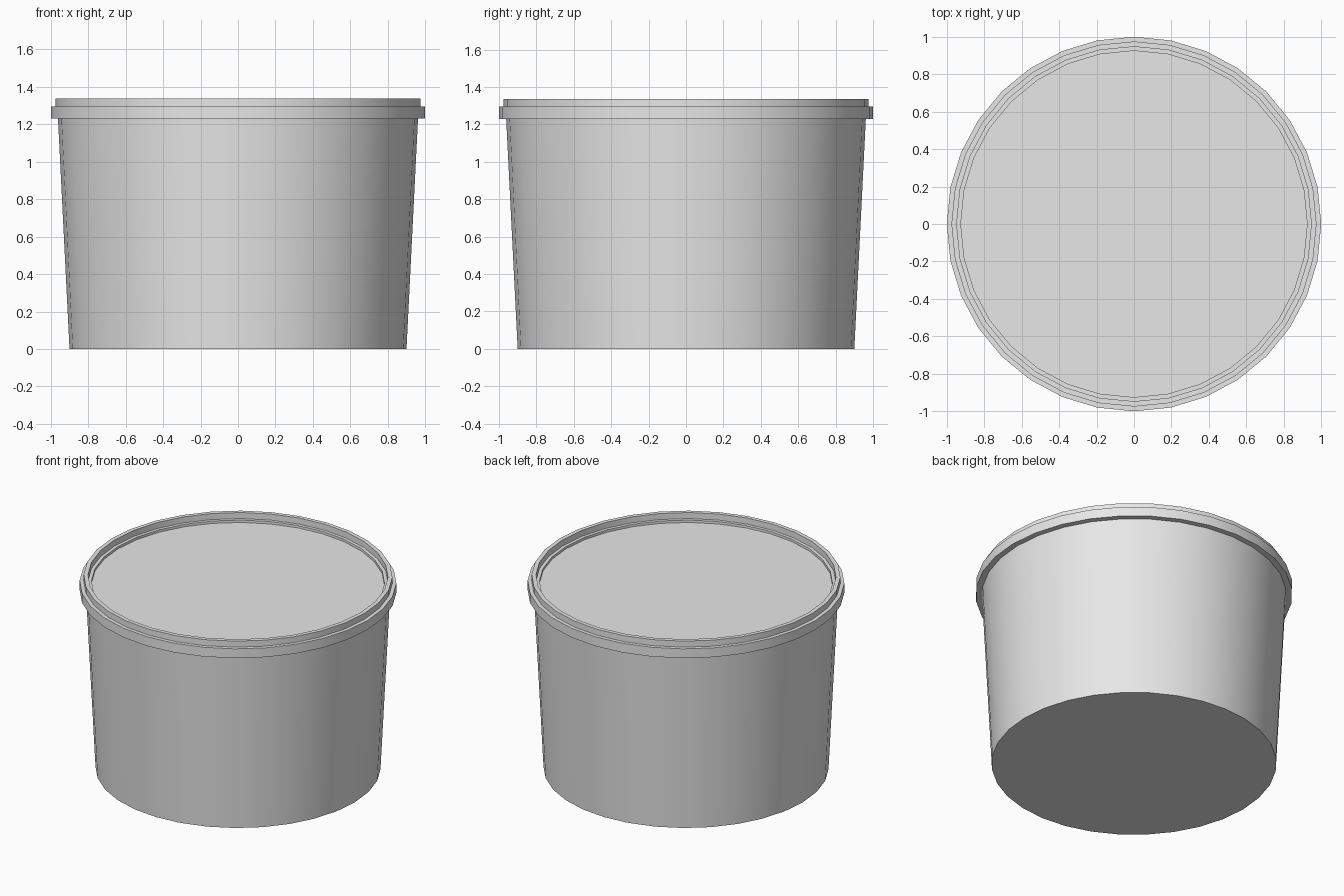
import bpy, bmesh, math

if "Cube" in bpy.data.objects:
    bpy.data.objects.remove(bpy.data.objects["Cube"])

SIDES = 32

grey = bpy.data.materials.new("light_grey")
grey.diffuse_color = (0.8, 0.8, 0.8, 1)
grey.use_nodes = True
grey.node_tree.nodes["Principled BSDF"].inputs["Base Color"].default_value = grey.diffuse_color


def lathe(name, profile):
    """Spin a (radius, z) profile round z and cap both ends with flat discs."""
    bm = bmesh.new()
    rings = [[bm.verts.new((r * math.cos(2 * math.pi * i / SIDES),
                            r * math.sin(2 * math.pi * i / SIDES), z))
              for i in range(SIDES)] for r, z in profile]
    for a, b in zip(rings, rings[1:]):
        for i in range(SIDES):
            j = (i + 1) % SIDES
            bm.faces.new((a[i], a[j], b[j], b[i]))
    bm.faces.new(rings[0][::-1])
    bm.faces.new(rings[-1])
    bmesh.ops.recalc_face_normals(bm, faces=bm.faces)
    mesh = bpy.data.meshes.new(name)
    bm.to_mesh(mesh)
    bm.free()
    mesh.materials.append(grey)
    ob = bpy.data.objects.new(name, mesh)
    bpy.context.collection.objects.link(ob)
    bpy.context.view_layer.objects.active = ob
    ob.select_set(True)
    bpy.ops.object.shade_smooth_by_angle(angle=math.radians(30))
    ob.select_set(False)
    return ob


# tapered tub
lathe("tub", [(0.90, 0), (0.962, 1.24)])

# lid: outer skirt, raised bead, then a small step down to the sunken panel
lathe("lid", [(0.955, 1.23), (1.0, 1.23), (1.0, 1.295), (0.975, 1.295),
              (0.975, 1.337), (0.947, 1.337), (0.947, 1.295),
              (0.925, 1.295), (0.925, 1.278)])
